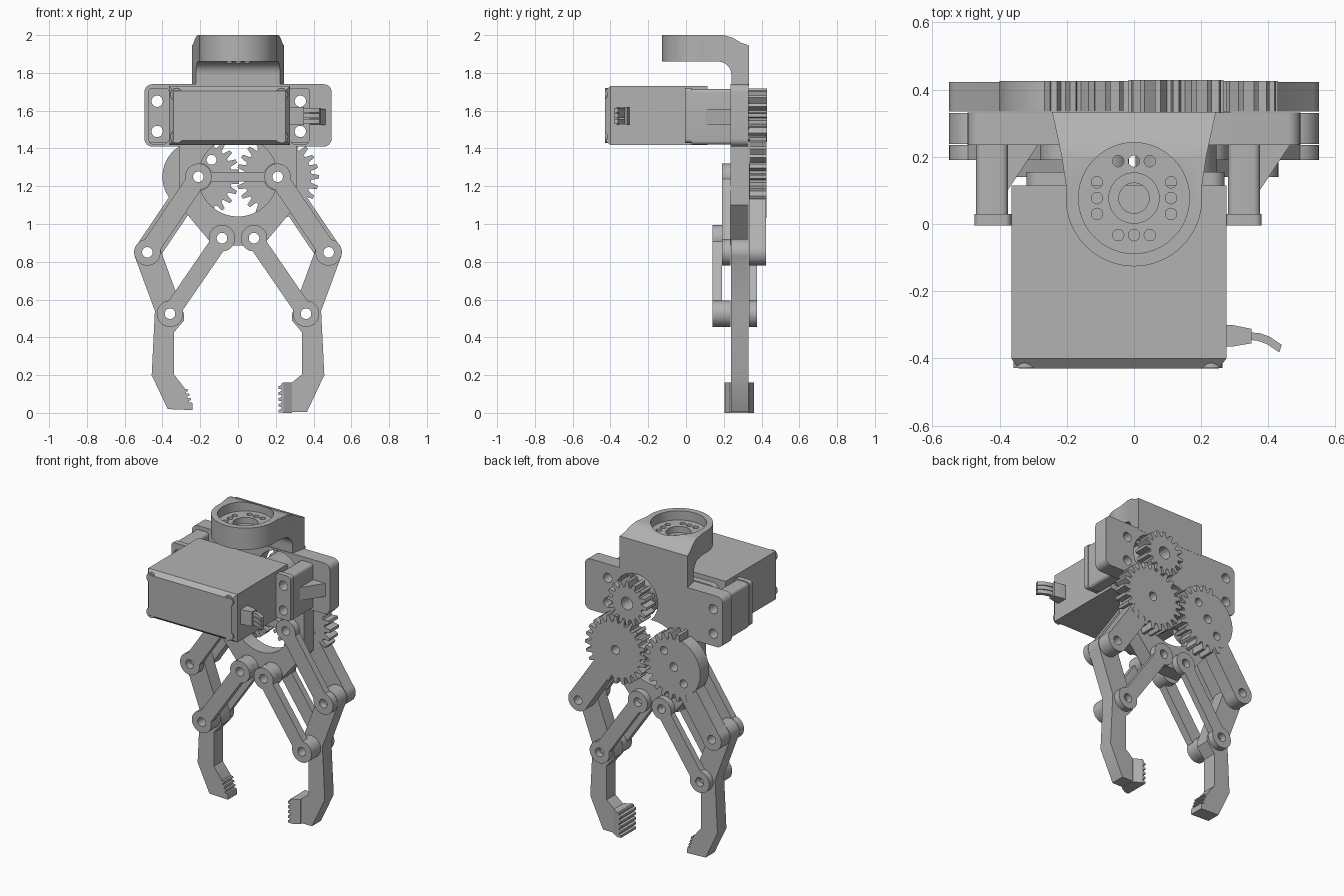
import bpy, bmesh
from math import sin, cos, asin, atan2, pi, radians, hypot
from mathutils import Matrix, Vector

if "Cube" in bpy.data.objects:
    bpy.data.objects.remove(bpy.data.objects["Cube"])

GREY = (0.45, 0.45, 0.45, 1)
mat = bpy.data.materials.new("plain grey")
mat.use_nodes = True
mat.diffuse_color = GREY
mat.node_tree.nodes["Principled BSDF"].inputs["Base Color"].default_value = GREY

# Outline drawn in (u, v), extruded along the named axis
AXES = {"x": Matrix(((0, 0, 1), (1, 0, 0), (0, 1, 0))),
        "y": Matrix(((1, 0, 0), (0, 0, -1), (0, 1, 0))),
        "z": Matrix.Identity(3)}


def activate(ob):
    bpy.ops.object.select_all(action="DESELECT")
    ob.select_set(True)
    bpy.context.view_layer.objects.active = ob


def smooth(ob):
    activate(ob)
    bpy.ops.object.shade_smooth_by_angle(angle=radians(32))


def slab(name, outline, a, b, holes=(), axis="y"):
    cu = bpy.data.curves.new(name, "CURVE")
    cu.dimensions, cu.fill_mode = "2D", "BOTH"
    cu.extrude = (b - a) / 2
    for loop in [outline, *holes]:
        sp = cu.splines.new("POLY")
        sp.points.add(len(loop) - 1)
        for p, (u, v) in zip(sp.points, loop):
            p.co = (u, v, 0, 1)
        sp.use_cyclic_u = True
    ob = bpy.data.objects.new(name, cu)
    bpy.context.collection.objects.link(ob)
    activate(ob)
    bpy.ops.object.convert(target="MESH")
    ob = bpy.context.object
    ob.data.transform(AXES[axis].to_4x4())
    shift = Vector([(a + b) / 2 if k == axis else 0 for k in "xyz"])
    ob.data.transform(Matrix.Translation(shift))
    bm = bmesh.new()
    bm.from_mesh(ob.data)
    bmesh.ops.remove_doubles(bm, verts=bm.verts, dist=1e-5)
    bmesh.ops.recalc_face_normals(bm, faces=bm.faces)
    bm.to_mesh(ob.data)
    bm.free()
    ob.data.materials.clear()
    ob.data.materials.append(mat)
    smooth(ob)
    return ob


def combine(ob, tool, op):
    m = ob.modifiers.new("bool", "BOOLEAN")
    m.object, m.operation, m.solver = tool, op, "EXACT"
    activate(ob)
    bpy.ops.object.modifier_apply(modifier="bool")
    bpy.data.objects.remove(tool)
    smooth(ob)


def arc(cx, cy, r, a0, a1, n=16):
    angles = [radians(a0 + (a1 - a0) * i / n) for i in range(n + 1)]
    return [(cx + r * cos(t), cy + r * sin(t)) for t in angles]


def circle(cx, cy, r, n=32):
    return arc(cx, cy, r, 0, 360, n)[:-1]


def rect(x0, x1, y0, y1, r=0.0):
    if not r:
        return [(x0, y0), (x1, y0), (x1, y1), (x0, y1)]
    return (arc(x0 + r, y0 + r, r, 180, 270, 6) + arc(x1 - r, y0 + r, r, 270, 360, 6)
            + arc(x1 - r, y1 - r, r, 0, 90, 6) + arc(x0 + r, y1 - r, r, 90, 180, 6))


def link_shape(p, q, r, h):
    """Two round eyes of radius r joined by a bar of half width h."""
    d = atan2(q[1] - p[1], q[0] - p[0]) * 180 / pi
    k = asin(min(h / r, 1)) * 180 / pi
    return arc(*p, r, d + k, d + 360 - k, 24) + arc(*q, r, d - 180 + k, d + 180 - k, 24)


def gear_shape(cx, cz, n, root, tip, phase, toothed=lambda t: True, plain=0):
    pts = []
    for i in range(n):
        mid = phase + 360 * i / n
        on = toothed((mid + 180) % 360 - 180)
        for f, r in ((-.36, root), (-.16, tip), (.16, tip), (.36, root)):
            t = radians(mid + f * 360 / n)
            r = r if on else plain
            pts.append((cx + r * cos(t), cz + r * sin(t)))
    return pts


def saw(p, q, n, d):
    """Sawtooth line from p to q, with valleys d deep on its left side."""
    (x0, y0), (x1, y1) = p, q
    size = hypot(x1 - x0, y1 - y0)
    nx, ny = -(y1 - y0) / size * d, (x1 - x0) / size * d
    pts = []
    for i in range(n):
        for f, k in ((0, 0), (.45, 0), (.6, 1), (.95, 1)):
            t = (i + f) / n
            pts.append((x0 + (x1 - x0) * t + nx * k, y0 + (y1 - y0) * t + ny * k))
    return pts


def mirror(pts, s):
    return [(s * x, z) for x, z in pts]


HOLE, EYE = 0.028, 0.07
GEAR, ELBOW, IDLER, KNUCKLE = (.21, 1.25), (.48, .85), (.085, .925), (.36, .525)
SHAFT = (.125, 1.575)
SCREWS = [(x, z) for x in (-.428, .33) for z in (1.49, 1.65)]

# Main plate: wide flange, waist and tapered foot
half = ([(.13, .885), (.31, 1.1), (.31, 1.41)] + arc(.455, 1.45, .04, -90, 0, 6)
        + arc(.455, 1.70, .04, 0, 90, 6))
plate_pts = half + mirror(half[::-1], -1)
eye = arc(-.21, 1.25, .075, -79.7, -19.5, 8)
low = arc(0, 1.25, .21, -20.6, -159.4, 28) + eye + mirror(eye[::-1], -1)
high = [(x, 2.5 - z) for x, z in low]
holes = [low, high] + [circle(*p, .03) for p in SCREWS]
holes += [circle(s * p[0], p[1], HOLE) for s in (1, -1) for p in (GEAR, IDLER)]
plate = slab("main_plate", plate_pts, .235, .332, holes)
combine(plate, slab("shaft_cutter", circle(*SHAFT, .155), .1, .5), "DIFFERENCE")

# Neck bracket: side profile trimmed by the plan outline, then bored
profile = ([(-.14, 1.86)] + arc(.17, 1.79, .07, 90, 0, 8)
           + [(.24, 1.73), (.333, 1.73), (.333, 1.945), (.29, 1.96), (.25, 1.985), (.2, 2), (-.14, 2)])
neck = slab("neck_bracket", profile, -.3, .3, axis="x")
plan = arc(0, .077, .203, 172, 368, 40) + [(.215, .2), (.245, .34), (-.245, .34), (-.215, .2)]
combine(neck, slab("plan_cutter", plan, 1.6, 2.1, axis="z"), "INTERSECT")
for r, z in ((.165, 1.94), (.075, 1.90), (.045, 1.8)):
    combine(neck, slab("bore_cutter", circle(0, .077, r, 48), z, 2.1, axis="z"), "DIFFERENCE")
bolts = [(s * .11, .077 + k * .047) for s in (1, -1) for k in (-1, 0, 1)]
bolts += [(k * .047, .077 + s * .11) for s in (1, -1) for k in (-1, 0, 1)]
for x, y in bolts:
    combine(neck, slab("bolt_cutter", circle(x, y, .017, 16), 1.7, 2.1, axis="z"), "DIFFERENCE")

# Gears: full driven gear, part-toothed gear, pinion and its horn
L, R = GEAR, (-GEAR[0], GEAR[1])
slab("left_gear", gear_shape(*L, 24, .178, .218, 180), .335, .425, [circle(*L, HOLE)])
spots = [circle(R[0] + k * .07, R[1] + k * .09, HOLE - .002 * abs(k)) for k in (-1, 0, 1)]
slab("right_gear", gear_shape(*R, 24, .178, .218, 7.5, lambda t: -125 < t < 100, .19),
     .335, .425, spots)
slab("pinion", gear_shape(*SHAFT, 16, .105, .142, 0), .332, .428, [circle(*SHAFT, .04)])
slab("servo_horn", circle(*SHAFT, .12), .15, .333, [circle(*SHAFT, .03)])

# Link arms on both sides
for side, s in (("left", 1), ("right", -1)):
    g, e, i, k = [(s * p[0], p[1]) for p in (GEAR, ELBOW, IDLER, KNUCKLE)]
    ends = [circle(*g, HOLE), circle(*e, HOLE)]
    slab(side + "_drive_link_front", link_shape(g, e, EYE, .05), .19, .235, ends)
    extra = spots[:1] if s < 0 else []
    slab(side + "_gear_arm", link_shape(g, e, EYE, .068), .334, .423, ends + extra)
    ends = [circle(*i, HOLE), circle(*k, HOLE)]
    bar = link_shape(i, k, EYE, .045)
    slab(side + "_idler_link_front", bar, .14, .19, ends)
    slab(side + "_idler_link_back", bar, .334, .375, ends)
    for label, p in (("upper", i), ("lower", k)):
        slab(f"{side}_idler_{label}_boss", circle(*p, EYE), .19, .235, [circle(*p, HOLE)])

# Fingers: shared upper part, different tips
upper = ([(.34, .205), (.34, .425), (.285, .49), (.285, .52), (.305, .575)]
         + arc(*ELBOW, EYE, 160, -20, 16) + [(.44, .54), (.457, .20), (.372, .02)])
pins = [circle(*ELBOW, HOLE), circle(*KNUCKLE, HOLE)]
slab("left_finger", upper + [(.365, .005), (.235, .005), (.235, .155), (.285, .16)], .238, .33, pins)
slab("right_finger", mirror(upper, -1) + [(-.24, .015)] + saw((-.24, .045), (-.272, .14), 4, .014),
     .238, .33, [mirror(h, -1) for h in pins])
slab("left_grip_teeth", [(.24, .158), (.24, .002)] + saw((.215, .002), (.215, .158), 5, -.014),
     .205, .36)
slab("left_grip_pad", [(.238, .205), (.287, .232), (.287, .333), (.238, .36)], 0, .16, axis="z")

# Servo body with tapered front cover
body = slab("servo_body", rect(-.365, .275, 1.418, 1.73), -.40, .115)
cover = slab("servo_cover", rect(-.365, .275, 1.418, 1.73), -.43, -.40)
for v in cover.data.vertices:
    if v.co.y < -.42:
        v.co.x = -.045 + (v.co.x + .045) * .93
        v.co.z = 1.574 + (v.co.z - 1.574) * .84
slab("servo_gearbox", rect(-.32, .27, 1.45, 1.70, .04), .115, .155)
for x in (-.325, .23):
    for z in (1.462, 1.685):
        slab("cover_screw", circle(x, z, .034, 20), -.428, -.39, [circle(x, z, .014, 12)])

# Servo ears, standoffs and gussets
for side, x0, ex0, sx in (("right", -.47, -.475, -.428), ("left", .28, .27, .33)):
    bores = [circle(sx, z, .03) for z in (1.49, 1.65)]
    slab(side + "_servo_ear", rect(ex0, ex0 + .11, 1.43, 1.72, .02), -.005, .03, bores)
    slab(side + "_standoff", rect(x0, x0 + .095, 1.42, 1.715, .02), .03, .236, bores)
    g = x0 + .094
    slab(side + "_gusset", [(g, .10), (g + .092, .238), (g, .238)], 1.525, 1.61, axis="z")

# Cable boot and three wires
slab("cable_boot", [(.27, -.365), (.29, -.365), (.35, -.355), (.35, -.312), (.29, -.30), (.27, -.30)],
     1.525, 1.62, axis="z")
path = [(.34, -.322), (.375, -.325), (.405, -.336), (.44, -.36)]
for z in (1.545, 1.573, 1.601):
    inner = [(x - .008, y - .022) for x, y in path]
    slab("cable_wire", path + inner[::-1], z - .012, z + .012, axis="z")
